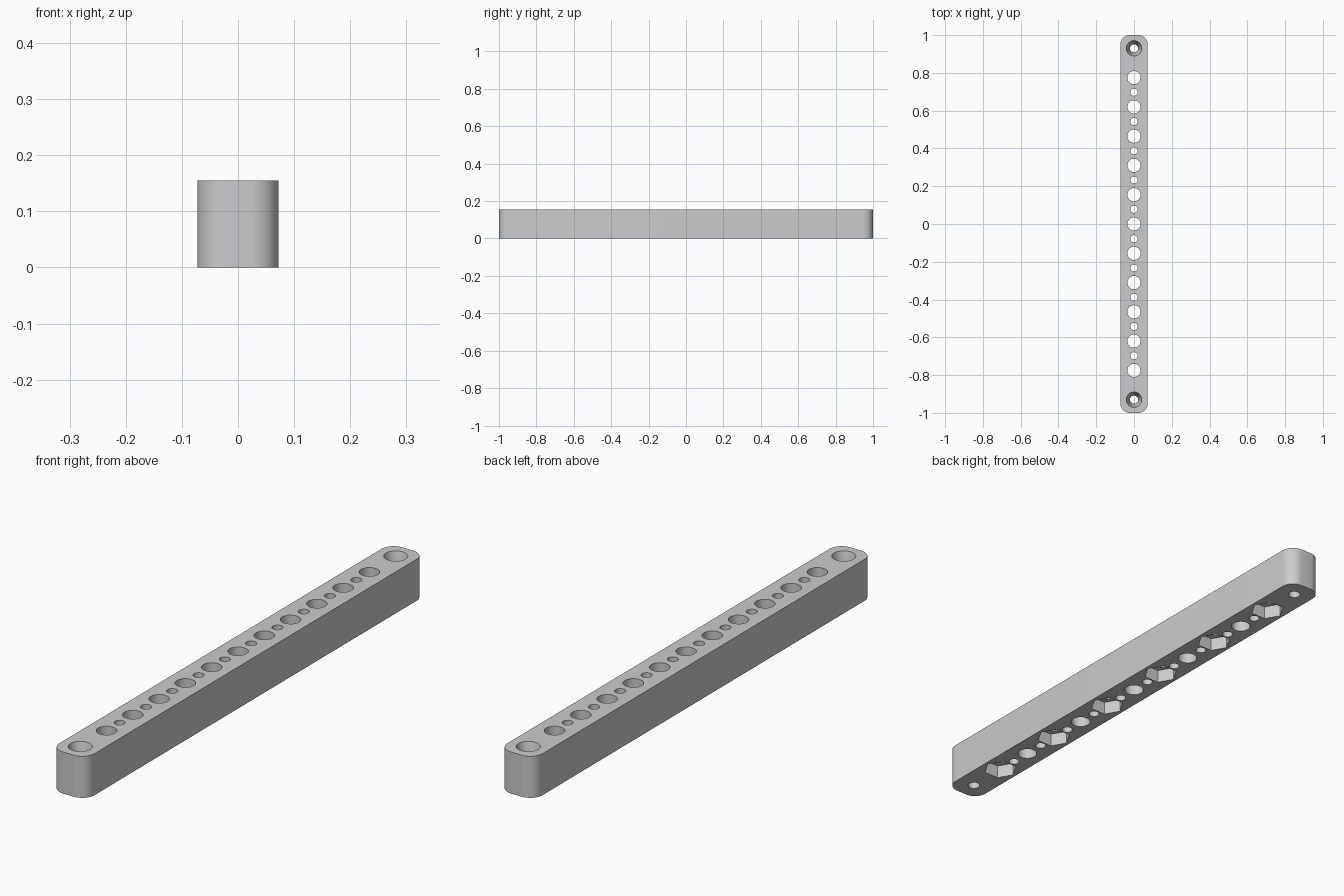
import bpy
import bmesh
from math import cos, sin, pi, radians
from mathutils import Matrix

if "Cube" in bpy.data.objects:
    bpy.data.objects.remove(bpy.data.objects["Cube"], do_unlink=True)

WIDTH, LENGTH, HEIGHT, CORNER = 0.145, 2.0, 0.155, 0.05
PITCH, END_Y = 0.155, 0.93

grey = bpy.data.materials.new("light grey")
grey.use_nodes = True
grey.diffuse_color = (0.6, 0.6, 0.6, 1)
grey.node_tree.nodes["Principled BSDF"].inputs["Base Color"].default_value = (0.6, 0.6, 0.6, 1)


def make_object(name, bm):
    bmesh.ops.recalc_face_normals(bm, faces=bm.faces)
    mesh = bpy.data.meshes.new(name)
    bm.to_mesh(mesh)
    bm.free()
    mesh.materials.append(grey)
    obj = bpy.data.objects.new(name, mesh)
    bpy.context.collection.objects.link(obj)
    return obj


def add_plug(bm, y, r_low, r_high, z_low, z_high, sides=40):
    """Upright cylinder, cone or prism, with its first corner on the x axis."""
    rings = [[bm.verts.new((r * cos(2 * pi * i / sides), y + r * sin(2 * pi * i / sides), z))
              for i in range(sides)] for r, z in ((r_low, z_low), (r_high, z_high))]
    low, high = rings
    bm.faces.new(low[::-1])
    bm.faces.new(high)
    for i in range(sides):
        j = (i + 1) % sides
        bm.faces.new((low[i], low[j], high[j], high[i]))


# Bar with rounded upright corners
bm = bmesh.new()
bmesh.ops.create_cube(bm, size=1, matrix=Matrix.Translation((0, 0, HEIGHT / 2))
                      @ Matrix.Diagonal((WIDTH, LENGTH, HEIGHT, 1)))
uprights = [e for e in bm.edges if abs(e.verts[0].co.z - e.verts[1].co.z) > 0.1]
bmesh.ops.bevel(bm, geom=uprights, offset=CORNER, segments=10, profile=0.5, affect='EDGES')
bar = make_object("drilled_bar", bm)

# Through holes: large on the pitch, small halfway between, narrow at the ends
bm = bmesh.new()
for k in range(-5, 6):
    add_plug(bm, k * PITCH, 0.035, 0.035, -0.1, 0.3)
for k in range(-5, 5):
    add_plug(bm, (k + 0.5) * PITCH, 0.019, 0.019, -0.1, 0.3)
for side in (-1, 1):
    add_plug(bm, side * END_Y, 0.0215, 0.0215, -0.1, 0.3)
through_holes = make_object("through_hole_cutter", bm)

# Hexagonal nut pockets below every second large hole, tapered screw seats at the ends
bm = bmesh.new()
for k in range(-5, 6, 2):
    add_plug(bm, k * PITCH, 0.0615, 0.0615, -0.1, 0.05, sides=6)
for side in (-1, 1):
    add_plug(bm, side * END_Y, 0.0215, 0.041, 0.08, HEIGHT + 0.0005)
pockets = make_object("pocket_cutter", bm)

# Cut the bar, then drop the cutters
bpy.ops.object.select_all(action='DESELECT')
bpy.context.view_layer.objects.active = bar
bar.select_set(True)
for cutter in (pockets, through_holes):
    cutter.hide_render = True
    cut = bar.modifiers.new(cutter.name, 'BOOLEAN')
    cut.operation = 'DIFFERENCE'
    cut.solver = 'EXACT'
    cut.object = cutter
    bpy.ops.object.modifier_apply(modifier=cut.name)
    bpy.data.objects.remove(cutter, do_unlink=True)

bpy.ops.object.shade_smooth_by_angle(angle=radians(30))
